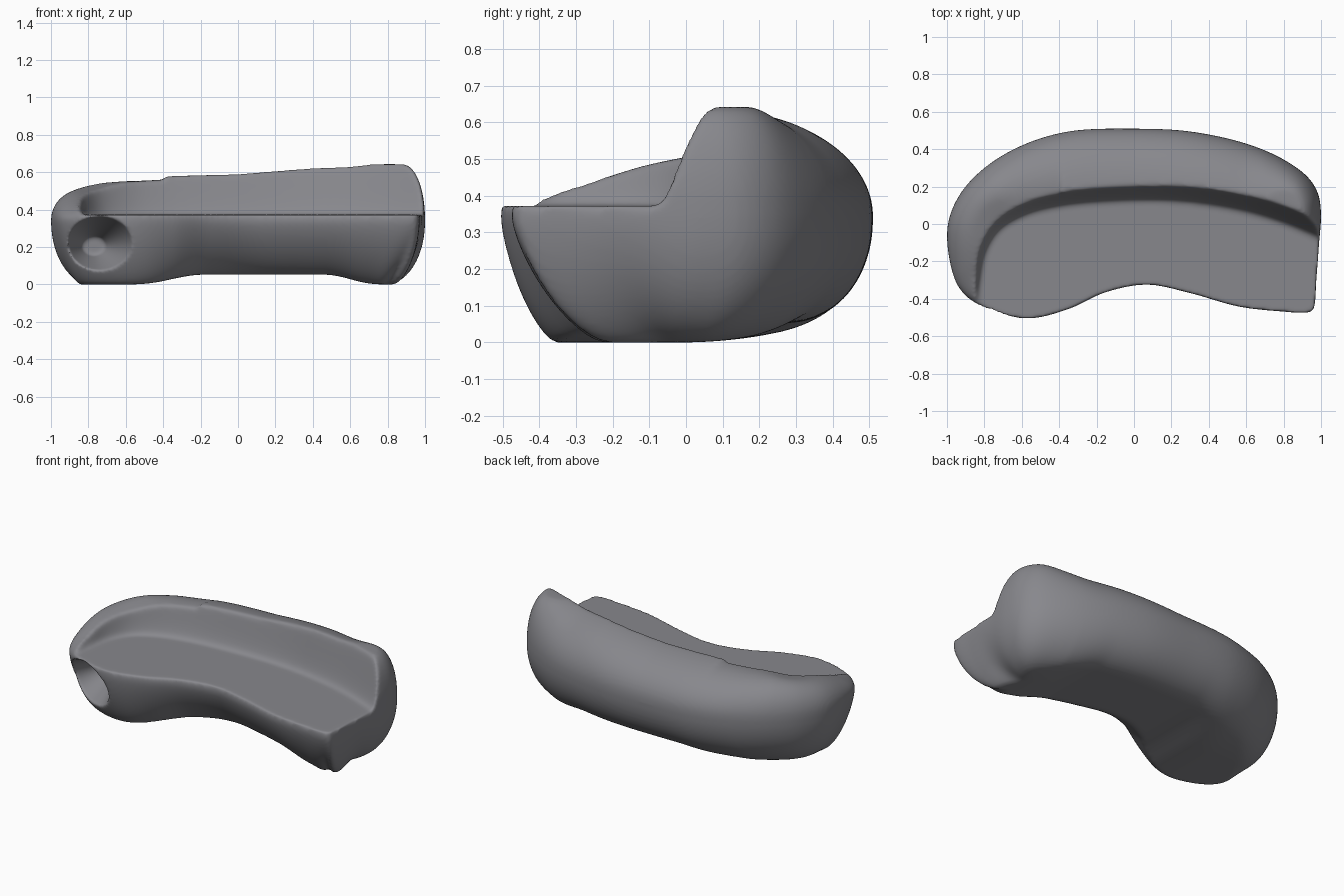
import bpy, bmesh, math
from mathutils import Vector

if "Cube" in bpy.data.objects:
    bpy.data.objects.remove(bpy.data.objects["Cube"])

# ---------- helpers ----------
def lerp(a, b, t):
    return a + (b - a) * t

def step(a, b, x):
    t = min(1, max(0, (x - a) / (b - a)))
    return t * t * (3 - 2 * t)

def table(pts, x):
    for (x0, y0), (x1, y1) in zip(pts, pts[1:]):
        if x <= x1:
            return lerp(y0, y1, (x - x0) / (x1 - x0))
    return pts[-1][1]

def spline(pts, n=16):
    out, c = [], len(pts)
    for i in range(c):
        p = [Vector(pts[(i + k) % c]) for k in (-1, 0, 1, 2)]
        k = [0]
        for a, b in zip(p, p[1:]):
            k.append(k[-1] + max(1e-4, (b - a).length ** 0.5))
        for j in range(n):
            t = lerp(k[1], k[2], j / n)
            a = [p[m].lerp(p[m + 1], (t - k[m]) / (k[m + 1] - k[m])) for m in range(3)]
            b = [a[m].lerp(a[m + 1], (t - k[m]) / (k[m + 2] - k[m])) for m in range(2)]
            out.append(b[0].lerp(b[1], (t - k[1]) / (k[2] - k[1])))
    return out

def resample(pts, n):
    pts = pts + [pts[0]]
    acc = [0]
    for a, b in zip(pts, pts[1:]):
        acc.append(acc[-1] + (b - a).length)
    out, j = [], 0
    for i in range(n):
        s = acc[-1] * i / n
        while acc[j + 1] < s:
            j += 1
        out.append(pts[j].lerp(pts[j + 1], (s - acc[j]) / max(1e-9, acc[j + 1] - acc[j])))
    return out

def soft_min(a, b, k=.025):
    h = max(k - abs(a - b), 0) / k
    return min(a, b) - h * h * k / 4

# ---------- plan outline at the widest height ----------
plan = [(.962, -.45), (.975, -.3), (.99, -.1), (1, .05), (.985, .16), (.93, .25),
        (.8, .345), (.6, .43), (.3, .495), (0, .51), (-.35, .495), (-.6, .42), (-.8, .3),
        (-.93, .16), (-.995, 0), (-.985, -.2), (-.93, -.35), (-.8, -.45), (-.57, -.505),
        (-.35, -.455), (-.15, -.365), (.07, -.325), (.3, -.37), (.55, -.44), (.75, -.465),
        (.945, -.47)]
outline = resample(spline(plan), 300)
SEAT, WIDE = .38, .35

# line where the seat meets the back rest, and the crest height
inner = spline([(-.93, -.75), (-.885, -.5), (-.865, -.3), (-.83, -.13), (-.75, 0), (-.6, .095),
                (-.4, .15), (0, .18), (.3, .17), (.6, .12), (.8, .06), (1, -.02), (1.15, -.08),
                (1.3, -.14)], 6)[:-11]
crest = [(-1, .53), (-.8, .565), (-.6, .58), (-.4, .588), (0, .60), (.4, .635), (.7, .65), (1, .65)]

def seat_field(x, y):
    q, d = Vector((x, y)), 9
    for a, b in zip(inner, inner[1:]):
        e = b - a
        t = min(1, max(0, (q - a).dot(e) / e.length_squared))
        d = min(d, (a + e * t - q).length_squared)
    d = math.sqrt(d) * (1 if y > table(inner, x) else -1)
    w = lerp(.55, .75, step(-.9, -.4, x))
    return SEAT + .33 * step(-.085 * w, .095 * w, d)

def top_z(p, x, y, d):
    front = step(.02, -.25, p.y) * step(-.95, -.65, p.x)
    r = lerp(.36, .13, step(.55, .95, p.x)) - .2 * step(-.45, -.95, p.x)
    r = lerp(r, .06, front)
    h = table(crest, p.x)
    arm = soft_min(h, max(.40, .525 + .3 * y), .06) if x < -.4 else h
    h = lerp(arm, max(h, .5), front)
    u = max(0, 1 - d / r)
    dome = WIDE + (h - WIDE) * (1 - u ** 2.1) ** (1 / 2.1)
    return soft_min(dome, seat_field(x, y))

def bottom_z(p, x, y, d):
    front = step(.0, -.3, p.y)
    r = lerp(.23, lerp(.15, .25, step(-.5, .0, p.x)), front)
    e = lerp(2.1, 1.45, front)
    end = step(.94, .97, p.x) * front
    r, e = lerp(r, .21, end), lerp(e, 1.7, end)
    corner = (p - Vector((.96, -.47))).length
    r *= 1 + .35 * math.exp(-(corner / .08) ** 2)
    u = max(0, 1 - d / r)
    z = WIDE * (1 - (1 - u ** e) ** (1 / e))
    lift = .06 * step(-.58, -.18, x) * step(.78, .46, x)
    tilt = .055 * step(-.02, .45, y)
    return z - soft_min(-lift, -tilt, .03) * (1 - z / WIDE) - .0

# ---------- sofa body ----------
bm = bmesh.new()
N, ROWS = len(outline), 48

def spine(x):
    return Vector((x, .03 - .14 * x * x))

def ring(t, top):
    vs = []
    for p in outline:
        q = p.lerp(spine(min(.7, max(-.62, p.x))), t)
        d = (q - p).length
        z = top_z(p, q.x, q.y, d) if top else bottom_z(p, q.x, q.y, d)
        vs.append(bm.verts.new((q.x, q.y, z)))
    return vs

def seam(top):
    # closing row: front and back halves meet on shared spine points
    vs = []
    for p in outline:
        k = round((min(.7, max(-.62, p.x)) + .62) / .033)
        s = spine(-.62 + .033 * k)
        z = seat_field(s.x, s.y) if top else bottom_z(s, s.x, s.y, 1)
        vs.append(bm.verts.new((s.x, s.y, z)))
    return vs

ts = [(i / ROWS) ** 1.4 for i in range(ROWS)]
rings = [seam(False)] + [ring(t, False) for t in reversed(ts)]
rings += [ring(t, True) for t in ts[1:]] + [seam(True)]
for a, b in zip(rings, rings[1:]):
    for i in range(N):
        j = (i + 1) % N
        bm.faces.new((a[i], a[j], b[j], b[i]))
bmesh.ops.remove_doubles(bm, verts=bm.verts, dist=1e-5)
bmesh.ops.recalc_face_normals(bm, faces=bm.faces)
low = min(v.co.z for v in bm.verts)
bmesh.ops.translate(bm, verts=bm.verts, vec=(0, 0, -low))
me = bpy.data.meshes.new("sofa_body")
bm.to_mesh(me)
bm.free()
sofa = bpy.data.objects.new("sofa_body", me)
bpy.context.collection.objects.link(sofa)

grey = bpy.data.materials.new("slate grey")
grey.diffuse_color = (.245, .245, .265, 1)
grey.use_nodes = True
grey.node_tree.nodes["Principled BSDF"].inputs["Base Color"].default_value = grey.diffuse_color
me.materials.append(grey)

# ---------- tapered pocket in the left front corner ----------
bpy.ops.mesh.primitive_cone_add(vertices=64, radius1=.22, radius2=.055, depth=.42,
                                location=(-.77, -.36, .205), rotation=(-math.pi / 2, 0, 0))
cutter = bpy.context.object
cutter.name = "pocket_cutter"
cutter.scale = (1.1, .9, 1)
cutter.hide_render = True
cutter.hide_set(True)

# even remesh, pocket cut and soft edges
def remesh():
    m = sofa.modifiers.new("even", 'REMESH')
    m.mode, m.voxel_size, m.use_smooth_shade = 'VOXEL', .01, True

remesh()
cut = sofa.modifiers.new("pocket", 'BOOLEAN')
cut.operation, cut.object, cut.solver = 'DIFFERENCE', cutter, 'EXACT'
remesh()
soft = sofa.modifiers.new("soft", 'SMOOTH')
soft.factor, soft.iterations = .5, 5

bpy.context.view_layer.objects.active = sofa
sofa.select_set(True)
for m in list(sofa.modifiers):
    bpy.ops.object.modifier_apply(modifier=m.name)
bpy.data.objects.remove(cutter)
sofa.data.shade_smooth()
